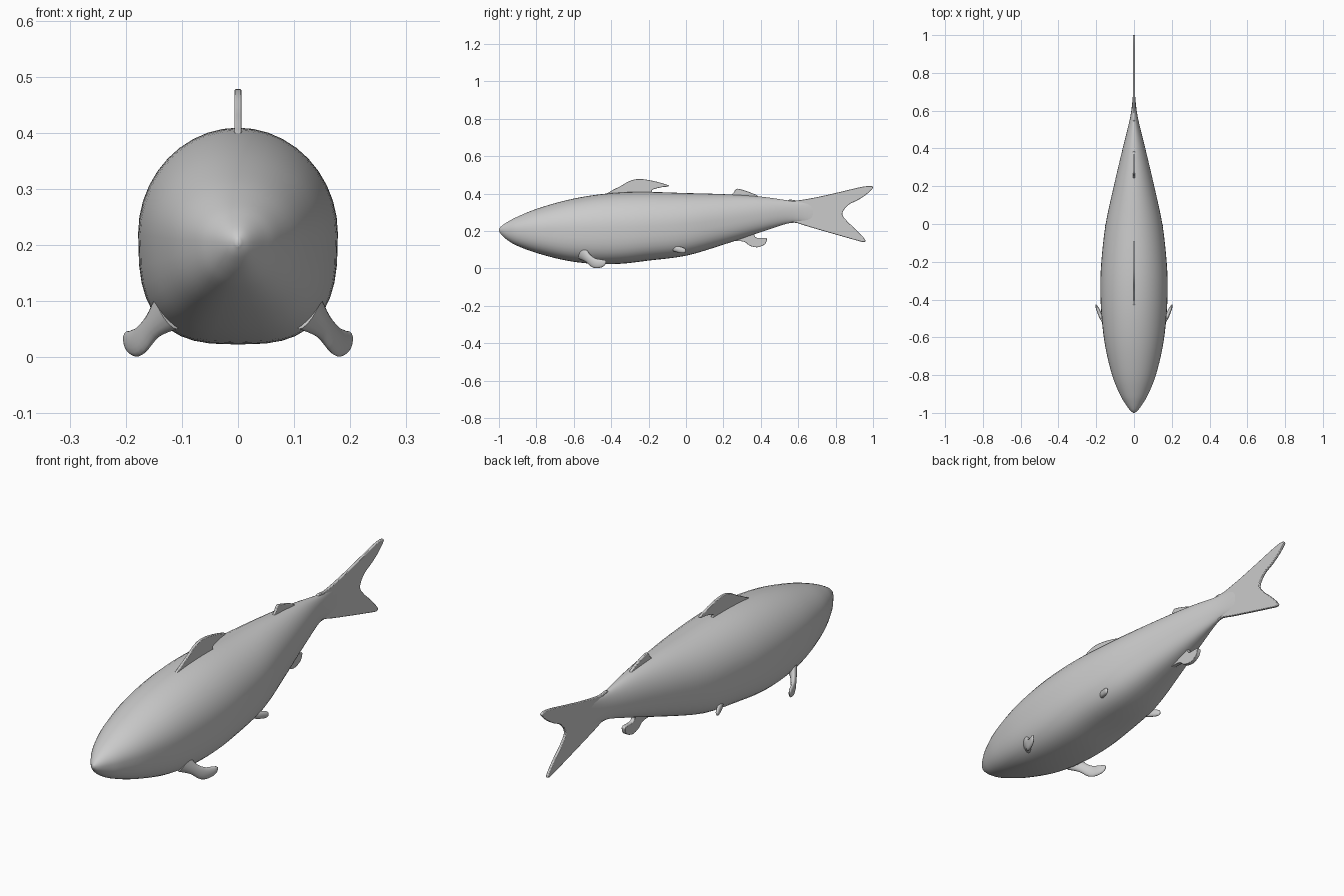
import bpy, bmesh
from math import sin, cos, pi, copysign
from mathutils import Vector

if "Cube" in bpy.data.objects:
    bpy.data.objects.remove(bpy.data.objects["Cube"])


def smooth(pts, n=4, closed=False):
    """Catmull-Rom resampling of tuples of any size."""
    out, c = [], len(pts)
    get = (lambda i: pts[i % c]) if closed else (lambda i: pts[max(0, min(c - 1, i))])
    for i in range(c if closed else c - 1):
        p0, p1, p2, p3 = (get(i + k) for k in (-1, 0, 1, 2))
        for s in range(n):
            t = s / n
            out.append(tuple(0.5 * (2 * b + (d - a) * t + (2 * a - 5 * b + 4 * d - e) * t * t
                                    + (3 * b - a - 3 * d + e) * t ** 3)
                             for a, b, d, e in zip(p0, p1, p2, p3)))
    if not closed:
        out.append(tuple(pts[-1]))
    return out


def finish(bm, name, angle=1.0):
    bmesh.ops.recalc_face_normals(bm, faces=bm.faces)
    me = bpy.data.meshes.new(name)
    bm.to_mesh(me)
    bm.free()
    ob = bpy.data.objects.new(name, me)
    bpy.context.collection.objects.link(ob)
    bpy.ops.object.select_all(action='DESELECT')
    ob.select_set(True)
    bpy.context.view_layer.objects.active = ob
    bpy.ops.object.shade_smooth_by_angle(angle=angle)
    return ob


def loft(name, rings):
    bm = bmesh.new()
    loops = [[bm.verts.new(p) for p in r] for r in rings]
    n = len(loops[0])
    for a, b in zip(loops, loops[1:]):
        for i in range(n):
            bm.faces.new((a[i], a[(i + 1) % n], b[(i + 1) % n], b[i]))
    bm.faces.new(loops[0])
    bm.faces.new(loops[-1])
    return finish(bm, name)


def flat_fin(name, outline, half):
    """Thin upright fin on the centre plane, outline given as (y, z)."""
    bm = bmesh.new()
    f = bm.faces.new([bm.verts.new((-half, y, z)) for y, z in smooth(outline, 4, True)])
    r = bmesh.ops.extrude_face_region(bm, geom=[f])
    bmesh.ops.translate(bm, vec=(2 * half, 0, 0),
                        verts=[v for v in r['geom'] if isinstance(v, bmesh.types.BMVert)])
    ob = finish(bm, name)
    b = ob.modifiers.new("round", 'BEVEL')
    b.width, b.segments = half * 0.5, 2
    return ob


def side_fin(name, path):
    """Small paddle swept along (x, y, z, half width, half thickness)."""
    for side, label in ((1, "left"), (-1, "right")):
        pts, rings = smooth(path, 4), []
        for i, p in enumerate(pts):
            a, b = pts[max(0, i - 1)], pts[min(len(pts) - 1, i + 1)]
            t = (Vector(b[:3]) - Vector(a[:3])).normalized()
            up = Vector((0, 0, 1))
            w = (up - t * up.dot(t)).normalized()
            th = t.cross(w)
            ring = []
            for k in range(16):
                g = 2 * pi * k / 16
                q = Vector(p[:3]) + w * p[3] * cos(g) + th * p[4] * sin(g)
                ring.append((q.x * side, q.y, q.z))
            rings.append(ring)
        loft(f"{name}_{label}", rings)


# Body: y, top z, bottom z, widest z, half width
stations = [
    (-1.0, .211, .199, .205, .004), (-.985, .228, .178, .205, .022),
    (-.95, .251, .148, .206, .047), (-.9, .277, .120, .208, .076),
    (-.8, .318, .083, .211, .116), (-.65, .362, .044, .215, .152),
    (-.5, .391, .025, .217, .171), (-.35, .406, .025, .220, .178),
    (-.2, .409, .042, .225, .173), (0, .403, .068, .238, .150),
    (.2, .397, .127, .262, .107), (.4, .384, .194, .288, .060),
    (.57, .361, .246, .304, .019), (.68, .360, .240, .300, .006)]
rings = []
for y, top, bot, mid, w in smooth(stations, 4):
    n_low = 2.0 + 0.9 * min(1, w / .15)
    ring = []
    for k in range(40):
        c, s = cos(2 * pi * k / 40), sin(2 * pi * k / 40)
        e = 1.0 if s >= 0 else 2 / n_low
        h = top - mid if s >= 0 else mid - bot
        ring.append((w * copysign(abs(c) ** e, c), y, mid + h * copysign(abs(s) ** e, s)))
    rings.append(ring)
loft("body", rings)

# Centre fins
flat_fin("tail_fin", [
    (.54, .36), (.6, .364), (.7, .381), (.82, .408), (.94, .436), (.992, .440), (.998, .428),
    (.965, .396), (.92, .366), (.865, .337), (.836, .292), (.862, .252), (.91, .207),
    (.957, .155), (.95, .141), (.89, .156), (.76, .193), (.65, .225), (.59, .244), (.54, .252)], .006)
flat_fin("front_dorsal_fin", [
    (-.43, .385), (-.40, .414), (-.35, .440), (-.30, .468), (-.25, .478), (-.18, .469),
    (-.10, .447), (-.096, .438), (-.13, .434), (-.18, .420), (-.18, .400), (-.22, .385)], .006)
flat_fin("rear_dorsal_fin", [
    (.24, .375), (.255, .405), (.27, .425), (.30, .421), (.36, .400), (.385, .385), (.37, .37)], .006)
flat_fin("anal_fin", [
    (.22, .150), (.25, .147), (.31, .143), (.34, .122), (.38, .113), (.42, .128),
    (.432, .152), (.425, .163), (.38, .164), (.365, .178), (.37, .20), (.28, .19)], .009)

# Paired fins
side_fin("pectoral_fin", [
    (.125, -.555, .083, .040, .020), (.152, -.525, .055, .024, .013), (.175, -.490, .029, .026, .010),
    (.190, -.455, .027, .022, .009), (.199, -.435, .034, .013, .006), (.201, -.427, .036, .003, .002)])
side_fin("pelvic_fin", [
    (.105, -.090, .125, .026, .014), (.128, -.055, .106, .017, .011), (.140, -.025, .098, .016, .009),
    (.146, -.008, .094, .012, .007), (.147, -.001, .093, .003, .002)])
